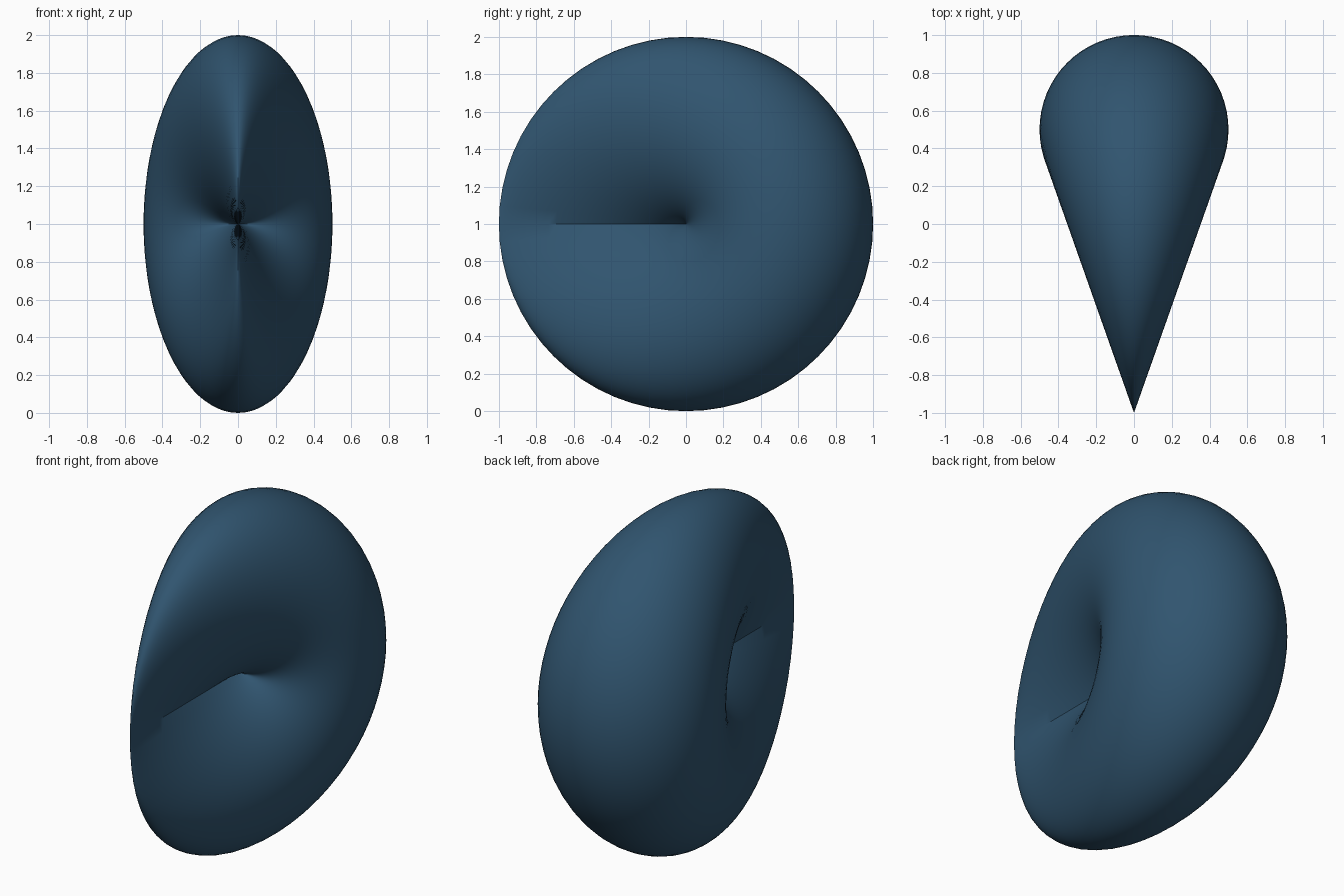
import bpy, bmesh
from math import sin, cos, pi

if "Cube" in bpy.data.objects:
    bpy.data.objects.remove(bpy.data.objects["Cube"])

AROUND, TUBE = 64, 64

def point(i, j):
    # tube whose width shrinks to nothing at the front (a = 0)
    a, v = 2 * pi * i / AROUND, 2 * pi * j / TUBE
    r = 0.5 * (1 + cos(v))
    return (0.5 * sin(a / 2) * sin(v), -r * cos(a), 1 + r * sin(a))

# Pinched ring surface: closed grid wrapped both ways
bm = bmesh.new()
grid = [[bm.verts.new(point(i, j)) for j in range(TUBE)] for i in range(AROUND)]
for i in range(AROUND):
    for j in range(TUBE):
        i2, j2 = (i + 1) % AROUND, (j + 1) % TUBE
        bm.faces.new((grid[i][j], grid[i][j2], grid[i2][j2], grid[i2][j]))

mesh = bpy.data.meshes.new("cross_cap")
bm.to_mesh(mesh)
bm.free()
obj = bpy.data.objects.new("cross_cap", mesh)
bpy.context.collection.objects.link(obj)

# Smooth shading, keeping the front crease sharp
bpy.context.view_layer.objects.active = obj
obj.select_set(True)
bpy.ops.object.shade_smooth_by_angle(angle=0.6)

# Dark blue colour
mat = bpy.data.materials.new("dark_blue")
mat.diffuse_color = (0.03, 0.09, 0.16, 1)
mat.use_nodes = True
mat.node_tree.nodes["Principled BSDF"].inputs["Base Color"].default_value = mat.diffuse_color
mesh.materials.append(mat)
